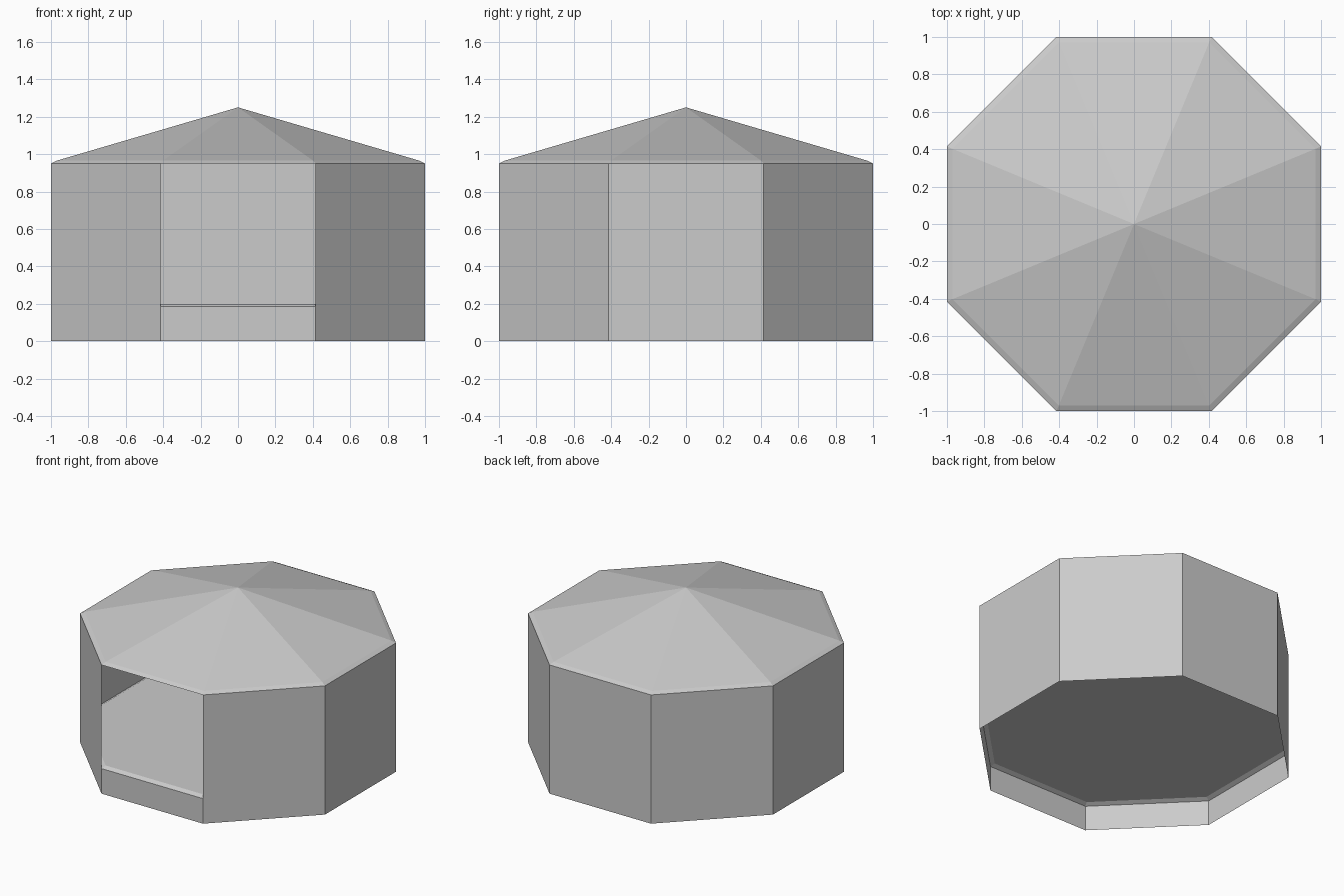
import bpy, bmesh
from math import cos, sin, pi

if "Cube" in bpy.data.objects:
    bpy.data.objects.remove(bpy.data.objects["Cube"])

SIDES = 8
FRONT = 5  # side that faces -y


def ring(bm, apothem, z):
    r = apothem / cos(pi / SIDES)
    return [bm.verts.new((r * cos(pi / SIDES + 2 * pi * i / SIDES),
                          r * sin(pi / SIDES + 2 * pi * i / SIDES), z))
            for i in range(SIDES)]


def bridge(bm, low, high, sides=range(SIDES)):
    for i in sides:
        j = (i + 1) % SIDES
        bm.faces.new((low[i], low[j], high[j], high[i]))


def finish(bm, name):
    loose = [v for v in bm.verts if not v.link_faces]
    bmesh.ops.delete(bm, geom=loose, context='VERTS')
    mesh = bpy.data.meshes.new(name)
    bm.to_mesh(mesh)
    bm.free()
    obj = bpy.data.objects.new(name, mesh)
    bpy.context.collection.objects.link(obj)
    return obj


# Walls: thin panels on every side except the open front
bm = bmesh.new()
bridge(bm, ring(bm, 1, 0), ring(bm, 1, 0.95),
       [i for i in range(SIDES) if i != FRONT])
finish(bm, "walls")

# Floor: raised octagon with a chamfered rim and a low front sill
bm = bmesh.new()
bottom, rim, top = ring(bm, 1, 0), ring(bm, 1, 0.185), ring(bm, 0.97, 0.2)
bridge(bm, bottom, rim, [FRONT])
bridge(bm, rim, top)
bm.faces.new(top)
finish(bm, "floor_and_sill")

# Roof: chamfered eave and eight panels meeting at the peak
bm = bmesh.new()
eave, inner = ring(bm, 1, 0.95), ring(bm, 0.97, 0.965)
peak = bm.verts.new((0, 0, 1.25))
bridge(bm, eave, inner)
for i in range(SIDES):
    bm.faces.new((inner[i], inner[(i + 1) % SIDES], peak))
finish(bm, "roof")
